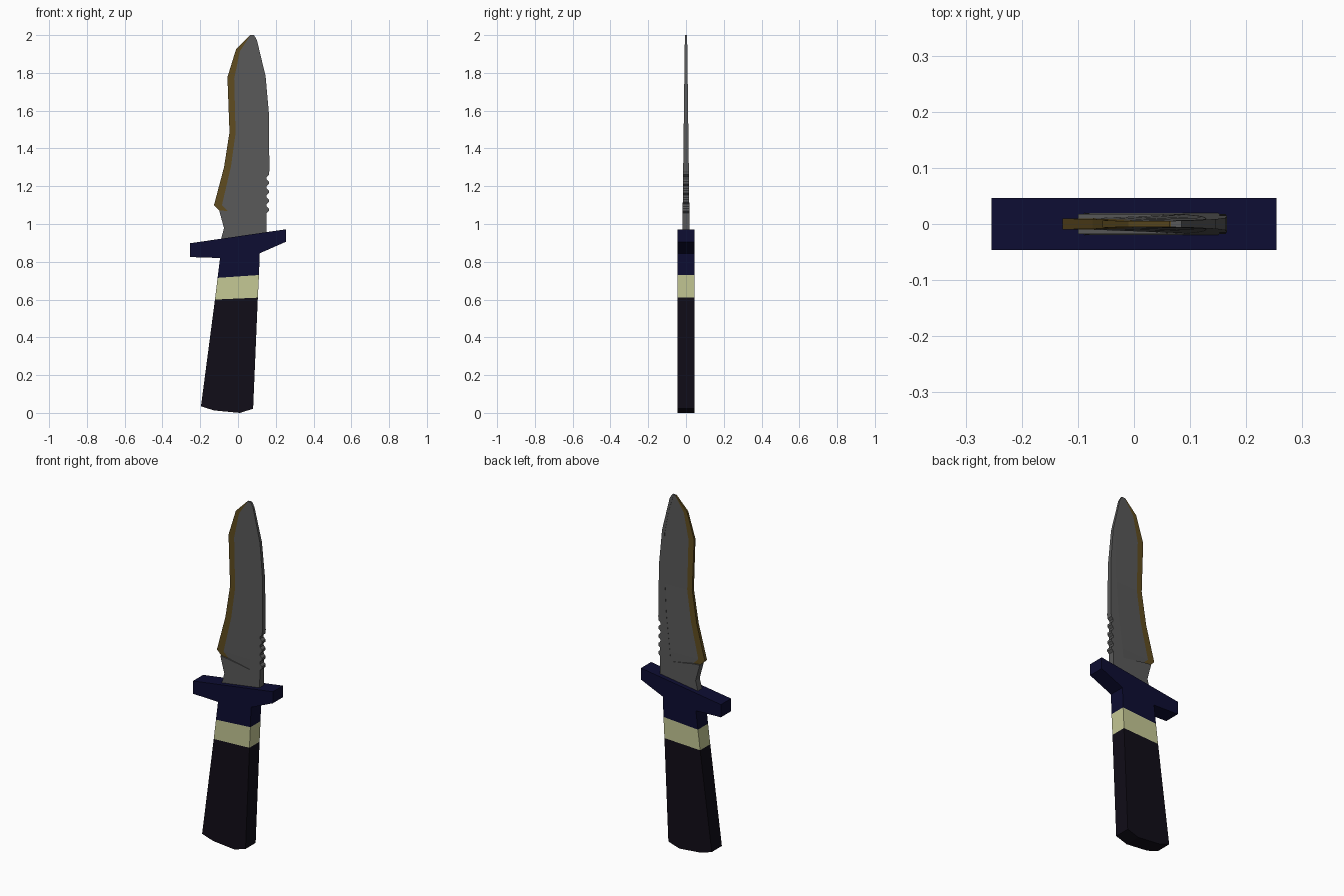
import bpy, bmesh

if "Cube" in bpy.data.objects:
    bpy.data.objects.remove(bpy.data.objects["Cube"])


def finish(name, bm, color):
    bmesh.ops.recalc_face_normals(bm, faces=bm.faces)
    me = bpy.data.meshes.new(name)
    bm.to_mesh(me)
    bm.free()
    ob = bpy.data.objects.new(name, me)
    bpy.context.collection.objects.link(ob)
    mat = bpy.data.materials.new(name + "_color")
    mat.diffuse_color = (*color, 1)
    mat.use_nodes = True
    mat.node_tree.nodes["Principled BSDF"].inputs["Base Color"].default_value = mat.diffuse_color
    me.materials.append(mat)


def taper(z, low, high):
    """Half thickness falling linearly from z = 1.05 to the tip."""
    return low + (high - low) * (z - 1.05) / 0.95


def prism(name, outline, half, color):
    """Front outline (x, z) given a half thickness that may depend on z."""
    bm = bmesh.new()
    front = [bm.verts.new((x, -half(z), z)) for x, z in outline]
    back = [bm.verts.new((x, half(z), z)) for x, z in outline]
    bm.faces.new(front)
    bm.faces.new(back[::-1])
    n = len(outline)
    for i in range(n):
        j = (i + 1) % n
        bm.faces.new((front[i], back[i], back[j], front[j]))
    finish(name, bm, color)


GREY = (0.1, 0.1, 0.1)
flat = lambda z: 0.046
spine_t = lambda z: taper(z, 0.018, 0.006)
edge_t = lambda z: taper(z, 0.010, 0.005)

# Handle, band and guard
prism("handle", [(-0.196, 0.035), (-0.127, 0.013), (0.01, 0), (0.08, 0.022),
                 (0.105, 0.61), (-0.122, 0.60)], flat, (0.0055, 0.004, 0.009))
prism("handle_band", [(-0.122, 0.60), (0.105, 0.61), (0.111, 0.73), (-0.108, 0.715)],
      flat, (0.56, 0.58, 0.30))
prism("guard", [(-0.108, 0.715), (0.111, 0.73), (0.115, 0.845), (0.254, 0.906),
                (0.254, 0.972), (-0.254, 0.898), (-0.254, 0.825), (-0.095, 0.82)],
      flat, (0.004, 0.004, 0.032))

# Shared blade lines, from heel to tip
edge_outer = [(-0.127, 1.10), (-0.074, 1.30), (-0.045, 1.486), (-0.056, 1.777),
              (-0.01, 1.926), (0.063, 2.0)]
edge_inner = [(-0.053, 1.068), (-0.085, 1.10), (-0.037, 1.306), (-0.013, 1.48),
              (-0.02, 1.77), (0.01, 1.915), (0.066, 2.0)]
ridge = [(0.085, 1.045), (0.09, 1.10), (0.115, 1.31), (0.125, 1.48),
         (0.129, 1.77), (0.105, 1.90), (0.075, 2.0)]

# Saw teeth along the back of the blade
teeth = []
for i in range(5):
    z = 1.045 + i * 0.048
    teeth += [(0.152, z), (0.152, z + 0.012), (0.164, z + 0.024), (0.164, z + 0.036)]

# Tang and thick spine
prism("blade_spine", [(-0.095, 0.90), (0.15, 0.93)] + teeth +
      [(0.166, 1.28), (0.164, 1.58), (0.146, 1.783), (0.1, 1.974), (0.085, 2.0)] +
      ridge[::-1] + [(-0.053, 1.068), (-0.10, 1.073), (-0.074, 0.978)], spine_t, GREY)

# Cutting edge strip
prism("cutting_edge", [(-0.10, 1.073)] + edge_inner + edge_outer[::-1],
      edge_t, (0.115, 0.072, 0.014))

# Bevelled blade faces between the ridge and the cutting edge
bm = bmesh.new()
rows = []
for (xe, ze), (xr, zr) in zip(edge_inner, ridge):
    e, r = edge_t(ze), spine_t(zr) - 0.001
    rows.append([bm.verts.new(p) for p in
                 ((xe, -e, ze), (xr, -r, zr), (xr, r, zr), (xe, e, ze))])
for a, b in zip(rows, rows[1:]):
    for i in range(4):
        j = (i + 1) % 4
        bm.faces.new((a[i], a[j], b[j], b[i]))
bm.faces.new(rows[0])
bm.faces.new(rows[-1][::-1])
finish("blade_bevel", bm, GREY)
